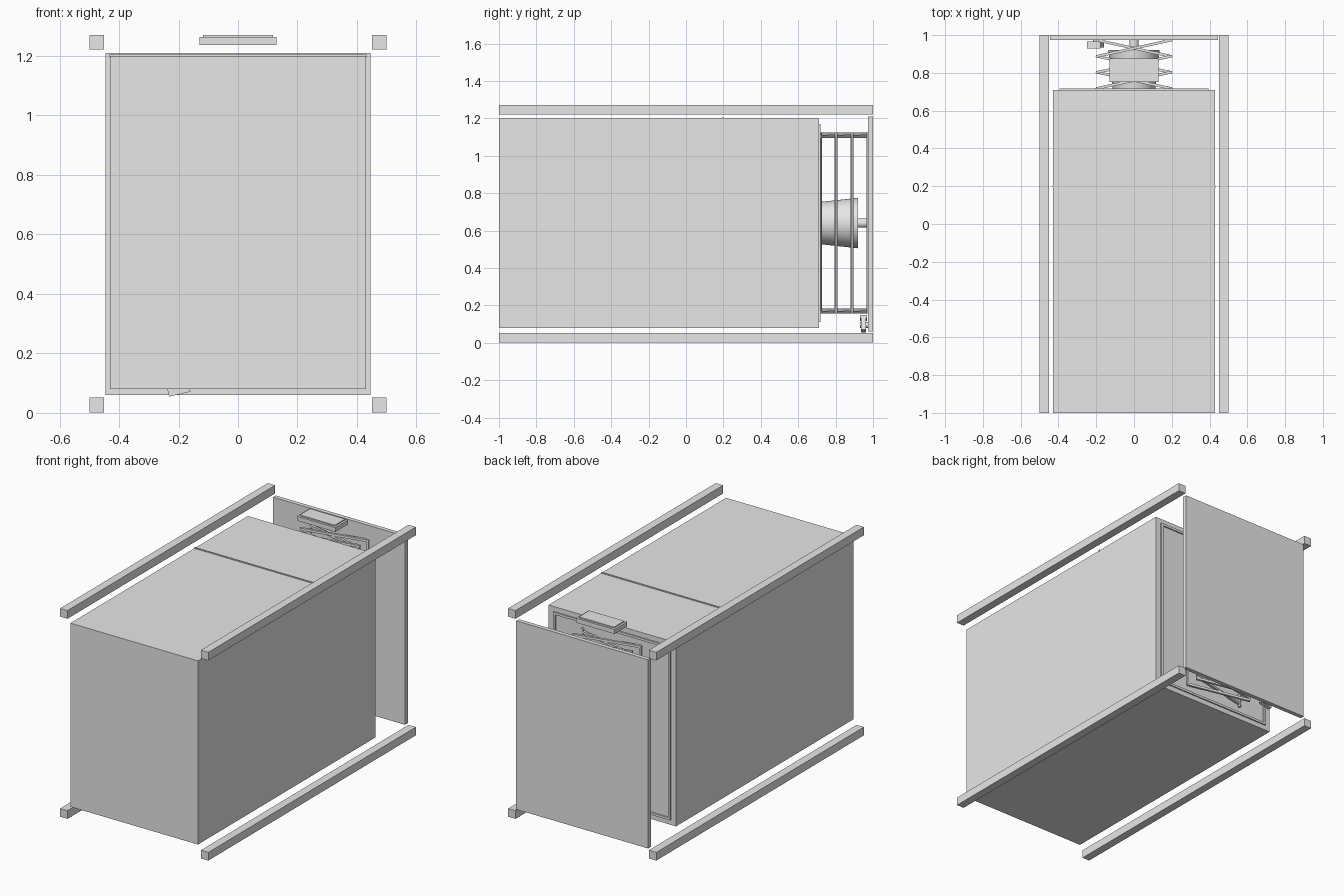
import bpy
import math
from mathutils import Vector

if "Cube" in bpy.data.objects:
    bpy.data.objects.remove(bpy.data.objects["Cube"], do_unlink=True)

GREY = (0.8, 0.8, 0.8, 1)
mat = bpy.data.materials.new("plain grey")
mat.use_nodes = True
mat.diffuse_color = GREY
mat.node_tree.nodes["Principled BSDF"].inputs["Base Color"].default_value = GREY


def finish(name):
    ob = bpy.context.object
    ob.name = name
    ob.data.materials.append(mat)
    return ob


def block(name, x, y, z):
    """Box from (low, high) ranges."""
    bpy.ops.mesh.primitive_cube_add(size=1, location=[sum(r) / 2 for r in (x, y, z)])
    ob = finish(name)
    ob.scale = [r[1] - r[0] for r in (x, y, z)]
    return ob


def rod(name, a, b, r1, r2=None, sides=32):
    """Cylinder or cone between two points."""
    a, b = Vector(a), Vector(b)
    bpy.ops.mesh.primitive_cone_add(vertices=sides, radius1=r1, radius2=r1 if r2 is None else r2,
                                    depth=(b - a).length, location=(a + b) / 2)
    ob = finish(name)
    ob.rotation_euler = (b - a).to_track_quat('Z', 'Y').to_euler()
    bpy.ops.object.shade_smooth_by_angle()
    return ob


# Cabinet with a thin strip across its top
block("cabinet", (-0.43, 0.43), (-1, 0.71), (0.08, 1.2))
block("top_strip", (-0.432, 0.432), (0.193, 0.203), (1.195, 1.204))

# Gasket frame on the back of the cabinet
GX, GLOW, GHIGH, GW = 0.395, 0.11, 1.17, 0.014
for side in (-1, 1):
    edges = sorted((side * GX, side * (GX - GW)))
    block("gasket_side", edges, (0.705, 0.718), (GLOW, GHIGH))
block("gasket_bottom", (-GX, GX), (0.705, 0.718), (GLOW, GLOW + GW))
block("gasket_top", (-GX, GX), (0.705, 0.718), (GHIGH - GW, GHIGH))

# Back panel
block("back_panel", (-0.445, 0.445), (0.974, 1), (0.06, 1.21))

# Corner rails
for x in (-0.475, 0.475):
    for z in (0.026, 1.246):
        block("corner_rail", (x - 0.025, x + 0.025), (-1, 1), (z - 0.025, z + 0.025))

# Floating top grip
block("top_grip", (-0.13, 0.13), (0.752, 0.875), (1.236, 1.263))
block("top_grip_plate", (-0.118, 0.118), (0.764, 0.863), (1.263, 1.27))

# Tapered drum and its shaft
rod("drum", (0, 0.71, 0.64), (0, 0.92, 0.64), 0.112, 0.135, 48)
rod("drum_shaft", (0, 0.92, 0.64), (0, 0.975, 0.64), 0.025)

# Scissor linkage: crossed bars at top and bottom
START, STEP, HALF = 0.718, 0.085, 0.195
for level, z in (("lower", 0.17), ("upper", 1.11)):
    for i in range(3):
        for d in (-1, 1):
            ob = block(level + "_link", (-0.205, 0.205),
                       (START + i * STEP + STEP / 2 - 0.007, START + i * STEP + STEP / 2 + 0.007),
                       (z + d * 0.007 - 0.007, z + d * 0.007 + 0.007))
            ob.rotation_euler.z = d * math.atan2(STEP, 2 * HALF)

# Upright pins joining the link ends
for i in range(4):
    for x in (-HALF, HALF):
        rod("link_pin", (x, START + i * STEP, 0.156), (x, START + i * STEP, 1.124), 0.008, sides=12)

# Tilted catch at the foot of the back panel
TILT = math.radians(-13)
catch = block("catch_body", (-0.241, -0.167), (0.935, 0.962), (0.062, 0.135))
catch.rotation_euler.y = TILT
cap = block("catch_cap", (-0.247, -0.178), (0.93, 0.967), (0.125, 0.14))
cap.rotation_euler.y = TILT
rod("catch_pivot", (-0.2, 0.93, 0.095), (-0.2, 0.976, 0.095), 0.016, sides=20)
